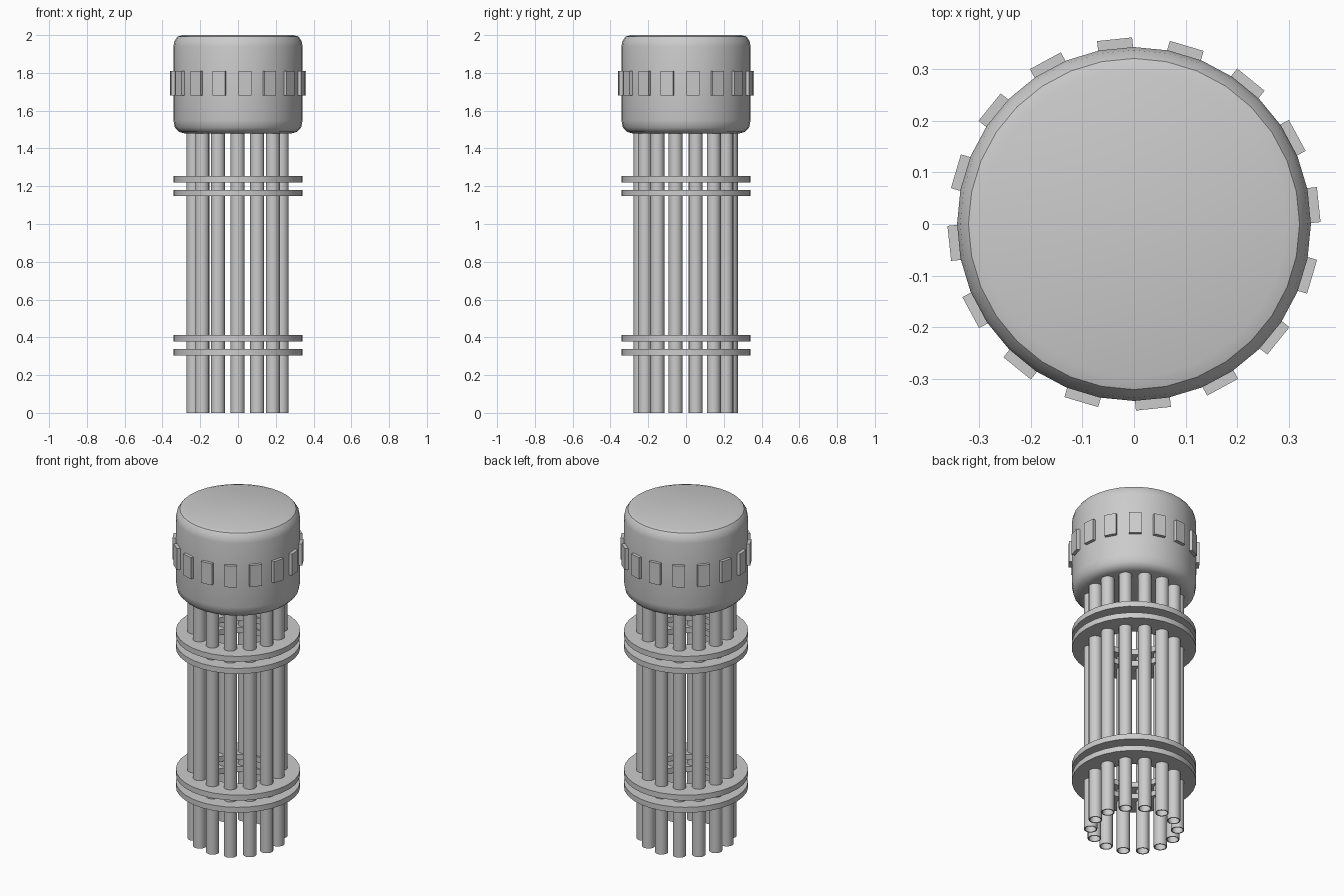
import bpy, math
from mathutils import Matrix

if "Cube" in bpy.data.objects:
    bpy.data.objects.remove(bpy.data.objects["Cube"])

TAU = math.tau


def lathe(name, profile, sides, closed=False, cx=0.0, cy=0.0, angle=35):
    """Spin an (r, z) profile around a vertical axis; r = 0 points become poles."""
    verts, rows, faces = [], [], []
    for r, z in profile:
        if r == 0:
            rows.append([len(verts)] * sides)
            verts.append((0, 0, z))
        else:
            rows.append(list(range(len(verts), len(verts) + sides)))
            verts += [(r * math.cos(TAU * i / sides), r * math.sin(TAU * i / sides), z)
                      for i in range(sides)]
    pairs = list(zip(rows, rows[1:] + rows[:1])) if closed else list(zip(rows, rows[1:]))
    for a, b in pairs:
        for i in range(sides):
            j = (i + 1) % sides
            quad = [a[i], a[j], b[j], b[i]]
            faces.append(list(dict.fromkeys(quad)))
    return add_mesh(name, verts, faces, Matrix.Translation((cx, cy, 0)), angle)


def add_mesh(name, verts, faces, matrix, angle=None):
    mesh = bpy.data.meshes.new(name)
    mesh.from_pydata(verts, [], faces)
    obj = bpy.data.objects.new(name, mesh)
    bpy.context.collection.objects.link(obj)
    obj.matrix_world = matrix
    if angle:
        bpy.ops.object.select_all(action='DESELECT')
        obj.select_set(True)
        bpy.context.view_layer.objects.active = obj
        bpy.ops.object.shade_smooth_by_angle(angle=math.radians(angle))
    return obj


# rounded cap
lathe("cap", [(0, 1.48), (0.285, 1.48), (0.313, 1.488), (0.334, 1.51), (0.342, 1.55),
              (0.342, 1.94), (0.336, 1.97), (0.32, 1.992), (0.295, 2.0), (0, 2.0)], 32)

# grip blocks around the cap
for k in range(16):
    a = math.radians(6) + TAU * k / 16
    x0, x1, w, z0, z1 = 0.325, 0.359, 0.034, 1.68, 1.81
    verts = [(x, y, z) for x in (x0, x1) for y in (-w, w) for z in (z0, z1)]
    faces = [(0, 1, 3, 2), (4, 6, 7, 5), (0, 4, 5, 1), (2, 3, 7, 6), (0, 2, 6, 4), (1, 5, 7, 3)]
    add_mesh(f"grip_block_{k + 1}", verts, faces, Matrix.Rotation(a, 4, 'Z'))

# circle of hollow pipes
for k in range(14):
    a = -math.pi / 2 + TAU * k / 14
    lathe(f"pipe_{k + 1}", [(0.037, 0), (0.037, 1.5), (0.031, 1.5), (0.031, 0)], 16, True,
          0.239 * math.cos(a) - 0.002, 0.239 * math.sin(a) - 0.002)

# flat collar rings in two pairs
for n, z in enumerate((0.305, 0.379, 1.148, 1.221)):
    lathe(f"collar_ring_{n + 1}", [(0.19, z), (0.342, z), (0.342, z + 0.033), (0.19, z + 0.033)],
          32, True)
